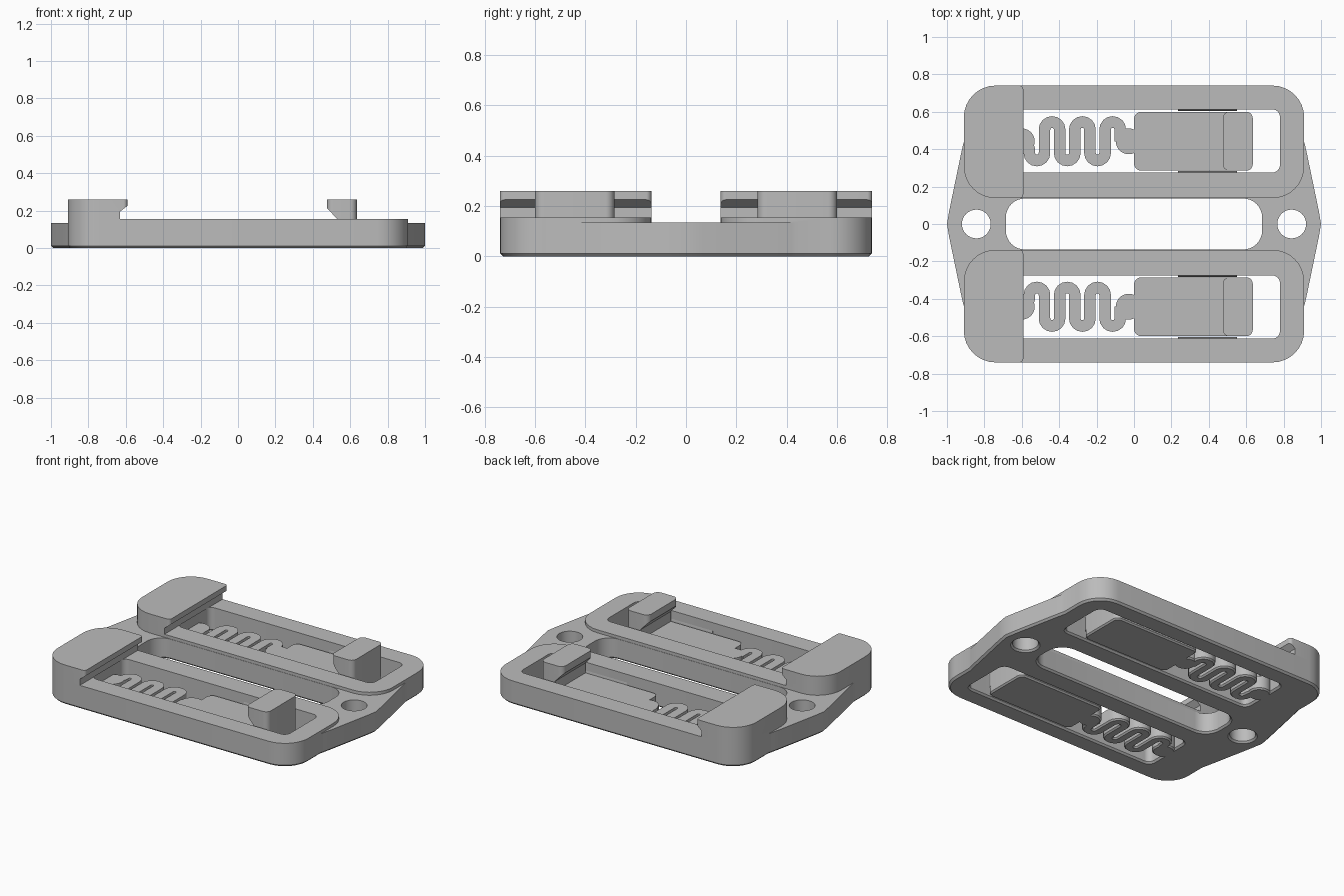
import bpy, bmesh
from math import cos, sin, pi, radians
from mathutils import Vector

if "Cube" in bpy.data.objects:
    bpy.data.objects.remove(bpy.data.objects["Cube"])

GREY = (0.5, 0.5, 0.5, 1)
grey = bpy.data.materials.new("matt grey")
grey.use_nodes = True
grey.diffuse_color = GREY
grey.node_tree.nodes["Principled BSDF"].inputs["Base Color"].default_value = GREY

FRAME_TOP, LINK_TOP, SPRING_TOP, CLIP_TOP = 0.155, 0.135, 0.09, 0.26
CHAMFER = 0.012


def arc(cx, cy, r, a0, a1, n=8):
    angles = [radians(a0 + (a1 - a0) * i / n) for i in range(n + 1)]
    return [(cx + r * cos(a), cy + r * sin(a)) for a in angles]


def rounded(x0, x1, y0, y1, r):
    return (arc(x1 - r, y1 - r, r, 0, 90) + arc(x0 + r, y1 - r, r, 90, 180)
            + arc(x0 + r, y0 + r, r, 180, 270) + arc(x1 - r, y0 + r, r, 270, 360))


def flip(pts, side):
    return [(x, y * side) for x, y in pts]


def clean(pts, closed=True):
    out = []
    for p in map(Vector, pts):
        if not out or (p - out[-1]).length > 1e-4:
            out.append(p)
    if closed and (out[0] - out[-1]).length < 1e-4:
        out.pop()
    return out


def shift(pts, d, closed=True):
    """Move a path to its left by d, with mitred corners."""
    out, n = [], len(pts)
    for i, p in enumerate(pts):
        a = pts[i - 1] if closed or i else p
        b = pts[(i + 1) % n] if closed or i < n - 1 else p
        u, v = p - a, b - p
        u, v = (u or v).normalized(), (v or u).normalized()
        left, left2 = Vector((-u.y, u.x)), Vector((-v.y, v.x))
        out.append(p + (left + left2) * (d / max(0.3, 1 + left.dot(left2))))
    return out


def ribbon(path, width):
    path = clean(path, False)
    return shift(path, width / 2, False) + shift(path, -width / 2, False)[::-1]


def prism(name, pts, lo, hi, chamfer=0, axis="Z"):
    """Extrude an outline; the lower rim is drawn in by the chamfer."""
    pts = clean(pts)
    area = sum(pts[i - 1].cross(p) for i, p in enumerate(pts))
    if area < 0:
        pts.reverse()
    layers = [(pts, lo), (pts, hi)]
    if chamfer:
        layers = [(shift(pts, chamfer), lo), (pts, lo + abs(chamfer)), (pts, hi)]
    place = {"Z": lambda p, h: (p.x, p.y, h),
             "Y": lambda p, h: (p.x, h, p.y),
             "X": lambda p, h: (h, p.x, p.y)}[axis]
    bm = bmesh.new()
    rings = [[bm.verts.new(place(p, h)) for p in ring] for ring, h in layers]
    for low, high in zip(rings, rings[1:]):
        for i in range(len(low)):
            bm.faces.new((low[i - 1], low[i], high[i], high[i - 1]))
    bm.faces.new(rings[0][::-1])
    bm.faces.new(rings[-1])
    bmesh.ops.recalc_face_normals(bm, faces=bm.faces)
    mesh = bpy.data.meshes.new(name)
    bm.to_mesh(mesh)
    bm.free()
    mesh.materials.append(grey)
    obj = bpy.data.objects.new(name, mesh)
    bpy.context.collection.objects.link(obj)
    return obj


def combine(obj, other, operation):
    mod = obj.modifiers.new("combine", "BOOLEAN")
    mod.operation, mod.object, mod.solver = operation, other, "EXACT"
    bpy.context.view_layer.objects.active = obj
    bpy.ops.object.modifier_apply(modifier=mod.name)
    bpy.data.objects.remove(other)


# Linking plate with tapered ears
ear = [(1, 0), (0.988, 0.07), (0.928, 0.36), (0.915, 0.42), (0.9, 0.47), (0.7, 0.5)]
half = ear + [(-x, y) for x, y in ear[::-1]]
body = prism("frame", half + [(x, -y) for x, y in half[-2:0:-1]], 0, LINK_TOP, CHAMFER)

# Two raised frames
module = rounded(-0.91, 0.91, 0.138, 0.74, 0.17)
for side in (1, -1):
    combine(body, prism("rim", flip(module, side), 0, FRAME_TOP, CHAMFER), "UNION")

# Windows, centre slot and ear holes, each flared at the bottom
for side in (1, -1):
    window = flip(rounded(-0.635, 0.78, 0.275, 0.613, 0.04), side)
    combine(body, prism("window_cutter", window, -0.001, 0.4, -CHAMFER), "DIFFERENCE")
    hole = arc(0.843 * side, 0, 0.077, 0, 360, 32)
    combine(body, prism("hole_cutter", hole, -0.001, 0.4, -CHAMFER), "DIFFERENCE")
slot = rounded(-0.685, 0.685, -0.136, 0.136, 0.1)
combine(body, prism("slot_cutter", slot, -0.001, 0.4, -CHAMFER), "DIFFERENCE")

# Side profiles of the fixed clip and of the sprung catch
clip_profile = [(-1, FRAME_TOP), (-0.63, FRAME_TOP), (-0.63, 0.195),
                (-0.592, 0.225), (-0.592, CLIP_TOP), (-1, CLIP_TOP)]
catch_profile = [(0.53, 0.05), (0.7, 0.05), (0.7, CLIP_TOP), (0.475, CLIP_TOP),
                 (0.475, 0.215), (0.53, 0.155)]

# Serpentine centre line
pitch, first = 0.081, -0.5595
path = [(-0.66, 0.45)] + arc(-0.62, 0.39, 0.0605, 90, 0)
for i in range(6):
    x = first + pitch * (i + 0.5)
    path += arc(x, 0.505, pitch / 2, 180, 0) if i % 2 else arc(x, 0.38, pitch / 2, 180, 360)
path.append((first + pitch * 6, 0.44))

for side, word in ((1, "back"), (-1, "front")):
    # Fixed clip, rounded like the frame below it
    clip = prism(word + "_clip", clip_profile, -0.8, 0.8, axis="Y")
    outline = rounded(-0.91, -0.592, 0.138, 0.74, 0.02)
    combine(clip, prism("clip_edge", flip(outline, side), 0, 0.4), "INTERSECT")
    combine(clip, prism("clip_outer", flip(module, side), 0, 0.4), "INTERSECT")

    # Spring with its two thick ends and the sliding plate
    spring = prism(word + "_spring", ribbon(flip(path, side), 0.061), 0, SPRING_TOP, 0.009)
    for x in (-0.6, -0.028):
        disc = arc(x, 0.442 * side, 0.069, 0, 360, 32)
        combine(spring, prism("end", disc, 0, SPRING_TOP, 0.009), "UNION")
    tongue = rounded(0, 0.635, 0.285, 0.6, 0.04)
    combine(spring, prism("tongue", flip(tongue, side), 0, SPRING_TOP, 0.009), "UNION")

    # Catch standing on the plate
    catch = prism(word + "_catch", catch_profile, -0.8, 0.8, axis="Y")
    outline = rounded(0.475, 0.635, 0.285, 0.6, 0.035)
    combine(catch, prism("catch_edge", flip(outline, side), 0, 0.4), "INTERSECT")

    # Thin guide rails on the window walls
    for wall, tip in ((0.615, 0.604), (0.273, 0.284)):
        rail = [(wall * side, 0.11), (tip * side, 0.06), (wall * side, 0.02)]
        prism(word + "_rail", rail, 0.235, 0.55, axis="X")

# Smooth the curved walls, keep the edges sharp
for obj in bpy.context.collection.objects:
    if obj.type == "MESH":
        bpy.ops.object.select_all(action="DESELECT")
        obj.select_set(True)
        bpy.context.view_layer.objects.active = obj
        bpy.ops.object.shade_smooth_by_angle(angle=pi / 6)
